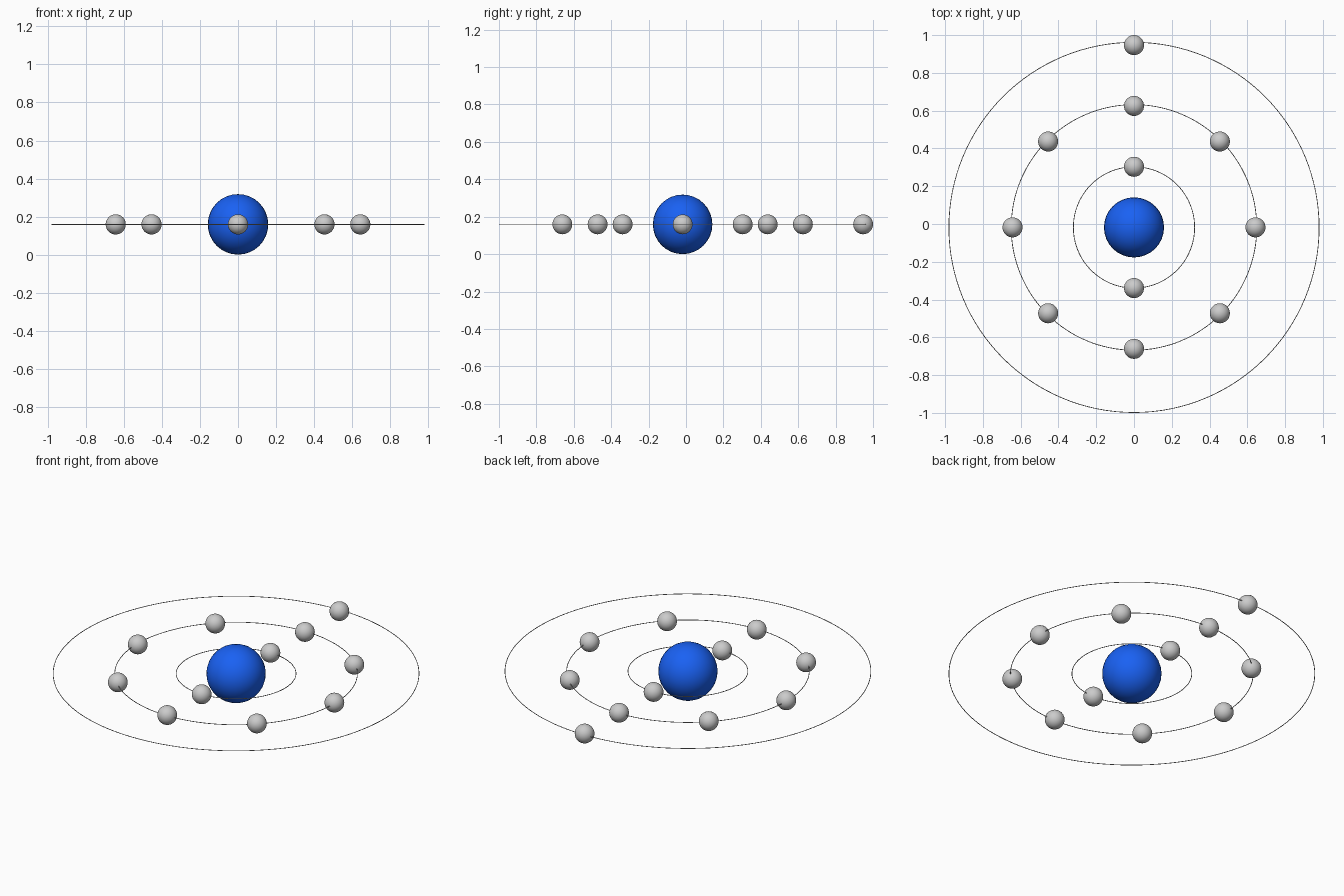
import bpy
from math import sin, cos, pi

if "Cube" in bpy.data.objects:
    bpy.data.objects.remove(bpy.data.objects["Cube"])

CY = -0.018      # centre of the rings along y
CZ = 0.159       # height of the orbit plane
blue = bpy.data.materials.new("blue")
blue.diffuse_color = (0.01, 0.12, 0.9, 1)
blue.use_nodes = True
blue.node_tree.nodes["Principled BSDF"].inputs["Base Color"].default_value = blue.diffuse_color


def ball(name, r, x, y):
    bpy.ops.mesh.primitive_uv_sphere_add(segments=32, ring_count=16, radius=r,
                                         location=(x, y, CZ))
    o = bpy.context.object
    o.name = name
    bpy.ops.object.shade_smooth()
    return o


def orbit(name, r):
    bpy.ops.mesh.primitive_torus_add(major_radius=r, minor_radius=0.002,
                                     major_segments=128, minor_segments=8,
                                     location=(0, CY, CZ))
    bpy.context.object.name = name
    bpy.ops.object.shade_smooth()


# Nucleus
ball("nucleus", 0.159, 0, CY).data.materials.append(blue)

# Orbits with evenly spaced electrons, the first one at the back (+y)
shells = [("inner", 0.321, 0.321, 2), ("middle", 0.650, 0.643, 8),
          ("outer", 0.980, 0.965, 1)]
for label, ring_r, ball_r, count in shells:
    orbit(label + "_orbit", ring_r)
    for i in range(count):
        a = pi / 2 + 2 * pi * i / count
        ball(f"{label}_electron_{i + 1}", 0.053,
             ball_r * cos(a), CY + ball_r * sin(a))
